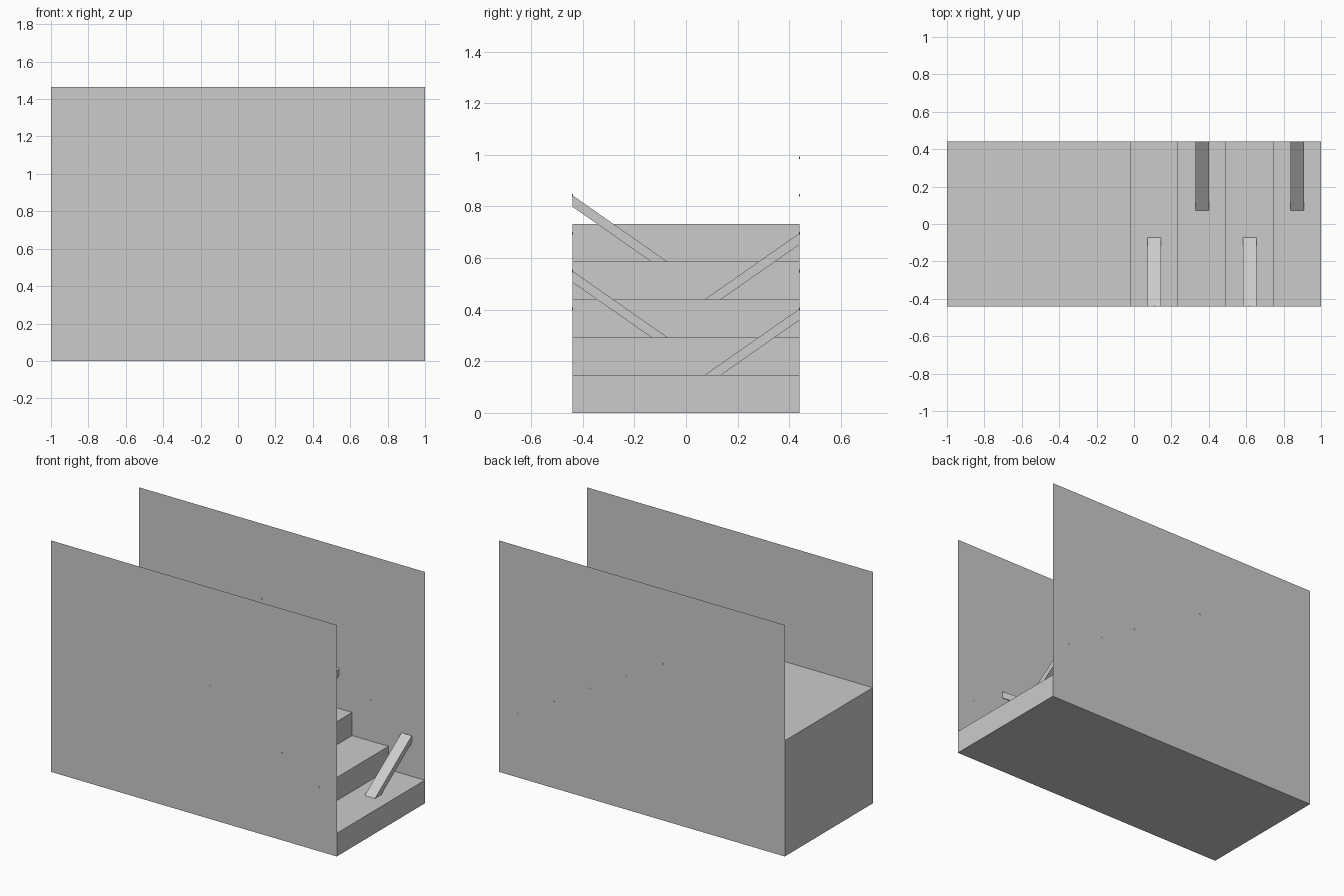
import bpy, math

if "Cube" in bpy.data.objects:
    bpy.data.objects.remove(bpy.data.objects["Cube"])

W = 0.44            # half width of the passage
RISE = 0.1465       # step height
RUN = 0.2545        # step depth
WALL_H = 1.465


def mesh_object(name, verts, faces):
    me = bpy.data.meshes.new(name)
    me.from_pydata(verts, [], faces)
    me.update()
    ob = bpy.data.objects.new(name, me)
    bpy.context.collection.objects.link(ob)
    return ob


def extrude(name, profile, offset, caps=True):
    """Sweep a closed profile along an offset vector."""
    n = len(profile)
    verts = profile + [tuple(a + b for a, b in zip(p, offset)) for p in profile]
    faces = [(i, (i + 1) % n, (i + 1) % n + n, i + n) for i in range(n)]
    if caps:
        faces += [tuple(range(n))[::-1], tuple(range(n, 2 * n))]
    return mesh_object(name, verts, faces)


# Staircase with landing; its sides are closed by the walls
profile = [(-1, -W, 0), (1, -W, 0)]
for i in range(5):
    x = 1 - i * RUN
    if i:
        profile.append((x, -W, i * RISE))
    profile.append((x, -W, (i + 1) * RISE))
profile.append((-1, -W, 5 * RISE))
stairs = extrude("stairs", profile[::-1], (0, 2 * W, 0), caps=False)

# Thin side walls
for name, y, order in (("front_wall", -W, (0, 1, 2, 3)), ("back_wall", W, (3, 2, 1, 0))):
    mesh_object(name, [(-1, y, 0), (1, y, 0), (1, y, WALL_H), (-1, y, WALL_H)], [order])

# Slanted bars, alternating sides, one per step
for i in range(4):
    s = 1 if i % 2 == 0 else -1
    x = 1 - (i + 0.5) * RUN
    z = (i + 1) * RISE
    prof = [(x - 0.036, s * y, z + h) for y, h in
            ((0.072, 0), (0.135, 0), (W, 0.213), (W, 0.257))]
    extrude("slanted_bar", prof if s > 0 else prof[::-1], (0.072, 0, 0))

# Tiny wall studs above each step, the back wall has one more at the landing
for s, count in ((-1, 4), (1, 5)):
    for i in range(count):
        bpy.ops.mesh.primitive_cylinder_add(
            vertices=8, radius=0.005, depth=0.004,
            location=(1 - (i + 0.5) * RUN, s * W, (i + 1) * RISE + 0.257),
            rotation=(math.pi / 2, 0, 0))
        bpy.context.object.name = "wall_stud"
